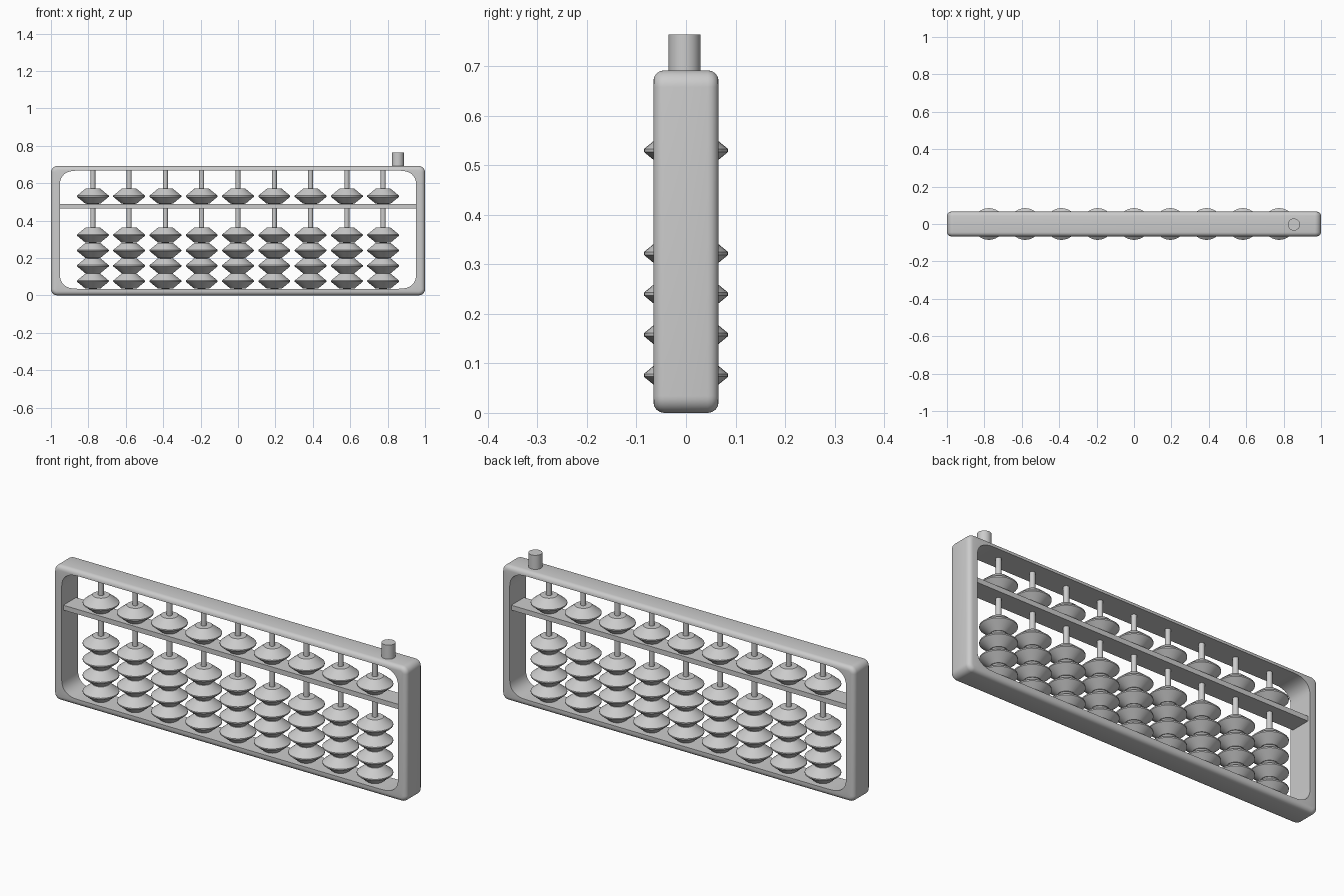
import bpy, bmesh
from math import sin, cos, pi, radians

if "Cube" in bpy.data.objects:
    bpy.data.objects.remove(bpy.data.objects["Cube"])


def finish(name, bm, smooth=True):
    bmesh.ops.recalc_face_normals(bm, faces=bm.faces)
    me = bpy.data.meshes.new(name)
    bm.to_mesh(me)
    bm.free()
    ob = bpy.data.objects.new(name, me)
    bpy.context.collection.objects.link(ob)
    if smooth:
        bpy.ops.object.select_all(action='DESELECT')
        ob.select_set(True)
        bpy.context.view_layer.objects.active = ob
        bpy.ops.object.shade_smooth_by_angle(angle=radians(35))
    return ob


def loft(bm, rings, closed=False):
    """Bridge equal-length vertex rings with quads."""
    n = len(rings[0])
    for k in range(len(rings) if closed else len(rings) - 1):
        a, b = rings[k], rings[(k + 1) % len(rings)]
        for i in range(n):
            j = (i + 1) % n
            bm.faces.new((a[i], a[j], b[j], b[i]))


def rounded_ring(bm, y, hx, hz, zc, rx, rz, power=2.0, steps=8):
    """Rectangle in the xz plane with superellipse corners."""
    ring = []
    for q, (sx, sz) in enumerate([(1, 1), (-1, 1), (-1, -1), (1, -1)]):
        for s in range(steps + 1):
            t = (q + s / steps) * pi / 2
            cx = abs(cos(t)) ** (2 / power)
            cz = abs(sin(t)) ** (2 / power)
            ring.append(bm.verts.new((sx * (hx - rx + rx * cx), y,
                                      zc + sz * (hz - rz + rz * cz))))
    return ring


def lathe(name, profile, x, y=0.0, z=0.0, segs=32):
    """Revolve (radius, height) points about a vertical axis, capped."""
    bm = bmesh.new()
    rings = [[bm.verts.new((x + r * cos(2 * pi * i / segs),
                            y + r * sin(2 * pi * i / segs), z + h))
              for i in range(segs)] for r, h in profile]
    loft(bm, rings)
    bm.faces.new(rings[0])
    bm.faces.new(rings[-1])
    return finish(name, bm)


# Frame: rounded outside, crisp rounded window
HY, BEV = 0.066, 0.022
bm = bmesh.new()
rings = [rounded_ring(bm, -HY, 0.953, 0.316, 0.351, 0.10, 0.085, 2.6)]
for side in (-1, 1):
    for k in range(5):
        a = k / 4 * pi / 2
        if side > 0:
            a = pi / 2 - a
        inset = BEV * (1 - sin(a))
        y = side * (HY - BEV + BEV * cos(a))
        r = 0.034 - inset
        rings.append(rounded_ring(bm, y, 1 - inset, 0.346 - inset, 0.346, r, r))
rings.append(rounded_ring(bm, HY, 0.953, 0.316, 0.351, 0.10, 0.085, 2.6))
loft(bm, rings, closed=True)
finish("frame", bm)

# Divider bar between upper and lower beads
bm = bmesh.new()
bmesh.ops.create_cube(bm, size=1)
for v in bm.verts:
    v.co = (v.co.x * 1.93, v.co.y * 0.104, 0.476 + v.co.z * 0.025)
finish("divider_bar", bm, smooth=False)

# Rods and beads: one bead above the divider, four below
bead = [(0.013, -0.041), (0.040, -0.040), (0.085, -0.003),
        (0.085, 0.003), (0.040, 0.040), (0.013, 0.041)]
for c in range(9):
    x = (c - 4) * 0.194
    lathe(f"rod_{c + 1}", [(0.0135, 0.025), (0.0135, 0.675)], x, segs=16)
    for b, z in enumerate((0.076, 0.158, 0.240, 0.322, 0.530)):
        lathe(f"bead_{c + 1}_{b + 1}", bead, x, z=z)

# Peg on the top edge
lathe("top_peg", [(0.0325, 0.675), (0.0325, 0.764)], 0.855, y=-0.003)
